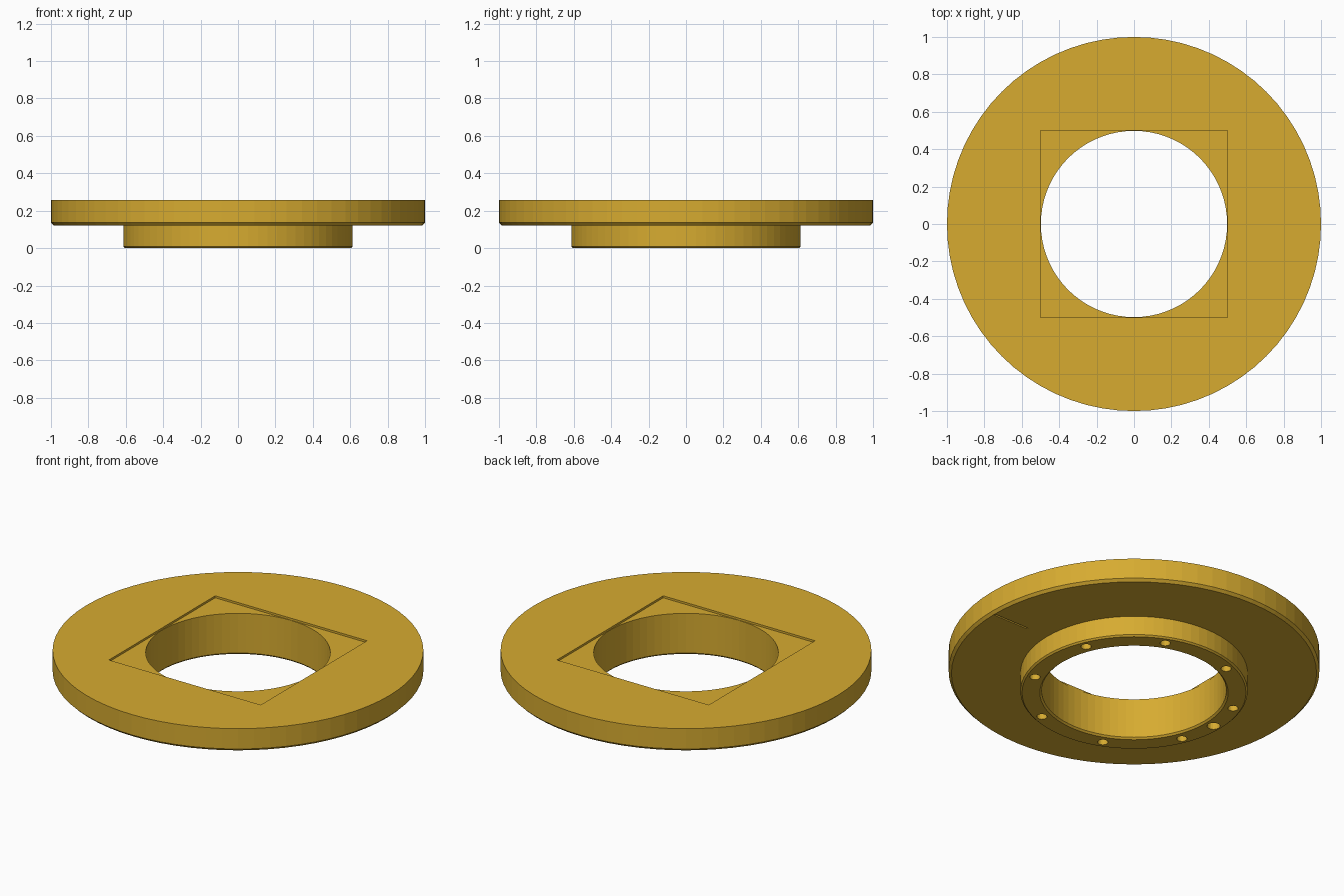
import bpy, bmesh, math
from mathutils import Matrix

if "Cube" in bpy.data.objects:
    bpy.data.objects.remove(bpy.data.objects["Cube"])

SEG = 72
gold = bpy.data.materials.new("golden_yellow")
gold.diffuse_color = (0.68, 0.41, 0.03, 1)
gold.use_nodes = True
gold.node_tree.nodes["Principled BSDF"].inputs["Base Color"].default_value = gold.diffuse_color


def make_object(name, bm):
    bmesh.ops.recalc_face_normals(bm, faces=bm.faces)
    mesh = bpy.data.meshes.new(name)
    bm.to_mesh(mesh)
    bm.free()
    obj = bpy.data.objects.new(name, mesh)
    bpy.context.collection.objects.link(obj)
    return obj


def lathe(name, profile):
    """Closed ring: turn a closed (radius, z) profile about z."""
    bm = bmesh.new()
    rings = []
    for i in range(SEG):
        a = 2 * math.pi * i / SEG
        rings.append([bm.verts.new((r * math.cos(a), r * math.sin(a), z)) for r, z in profile])
    n = len(profile)
    for i in range(SEG):
        p, q = rings[i], rings[(i + 1) % SEG]
        for j in range(n):
            k = (j + 1) % n
            bm.faces.new((p[j], q[j], q[k], p[k]))
    return make_object(name, bm)


def add_box(bm, lo, hi):
    centre = [(a + b) / 2 for a, b in zip(lo, hi)]
    size = [b - a for a, b in zip(lo, hi)]
    bmesh.ops.create_cube(bm, size=1, matrix=Matrix.Translation(centre) @ Matrix.Diagonal((*size, 1)))


def add_hole(bm, angle, radius, depth=0.1):
    a = math.radians(angle)
    pos = (0.56 * math.cos(a), 0.56 * math.sin(a), (depth - 0.05) / 2)
    bmesh.ops.create_cone(bm, cap_ends=True, segments=20, radius1=radius, radius2=radius,
                          depth=depth + 0.05, matrix=Matrix.Translation(pos))


# Flange with hub and bore, small bevels on the lower edges
flange = lathe("flanged_ring", [
    (0.498, 0.258), (0.498, 0.01), (0.508, 0.0), (0.604, 0.0), (0.613, 0.009),
    (0.613, 0.122), (0.985, 0.122), (1.0, 0.137), (1.0, 0.258)])

# Cutters: square recess on top, bolt holes with one locating hole, index groove
cut = bmesh.new()
add_box(cut, (-0.5, -0.5, 0.246), (0.5, 0.5, 0.4))
add_box(cut, (0.75, -0.005, 0.115), (0.98, 0.005, 0.132))
for i in range(8):
    add_hole(cut, 22.5 + 45 * i, 0.028)
add_hole(cut, 180, 0.035)
cutter = make_object("cutter", cut)
cutter.hide_render = True

mod = flange.modifiers.new("cuts", 'BOOLEAN')
mod.operation = 'DIFFERENCE'
mod.solver = 'EXACT'
mod.object = cutter
bpy.context.view_layer.objects.active = flange
flange.select_set(True)
bpy.ops.object.modifier_apply(modifier=mod.name)
bpy.data.objects.remove(cutter)

flange.data.materials.clear()
flange.data.materials.append(gold)
for poly in flange.data.polygons:
    poly.material_index = 0
